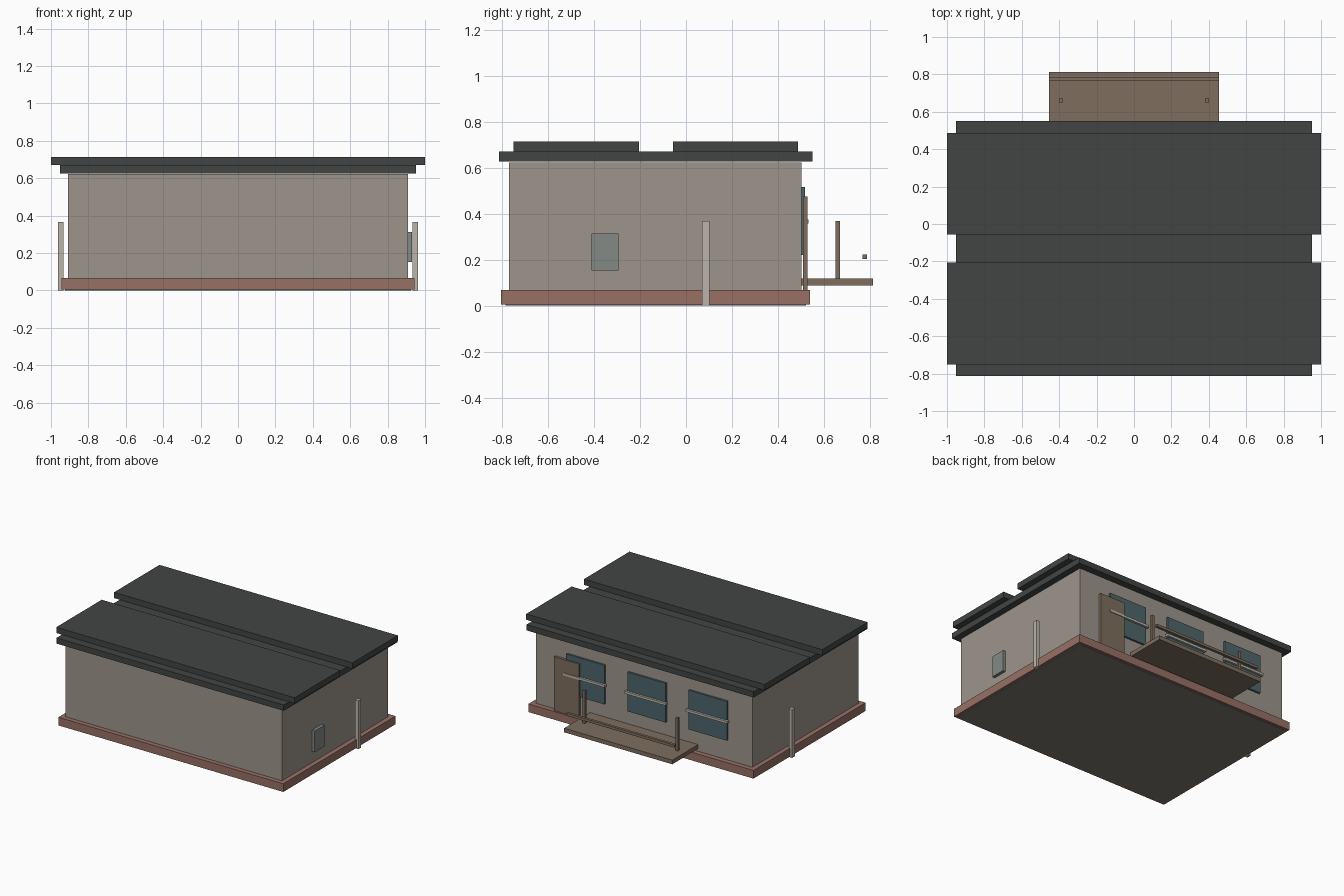
import bpy

if "Cube" in bpy.data.objects:
    bpy.data.objects.remove(bpy.data.objects["Cube"])


def material(name, rgb):
    m = bpy.data.materials.new(name)
    m.diffuse_color = (*rgb, 1)
    m.use_nodes = True
    m.node_tree.nodes["Principled BSDF"].inputs["Base Color"].default_value = m.diffuse_color
    return m


wall = material("plaster", (0.34, 0.30, 0.265))
roof = material("roofing", (0.055, 0.06, 0.058))
brick = material("brick", (0.31, 0.16, 0.13))
wood = material("wood", (0.21, 0.155, 0.11))
glass = material("glass", (0.075, 0.13, 0.145))
vent = material("vent", (0.23, 0.255, 0.235))
trim = material("trim", (0.50, 0.46, 0.40))
under = material("foundation", (0.20, 0.19, 0.165))


def box(name, x, y, z, mat):
    """Box spanning the given (low, high) ranges."""
    spans = (x, y, z)
    bpy.ops.mesh.primitive_cube_add(size=1, location=[(a + b) / 2 for a, b in spans])
    ob = bpy.context.object
    ob.name = name
    ob.scale = [b - a for a, b in spans]
    bpy.ops.object.transform_apply(location=False, rotation=False, scale=True)
    ob.data.materials.append(mat)
    return ob


# Foundation, plinth and walls
box("floor_slab", (-0.925, 0.925), (-0.785, 0.522), (0, 0.03), under)
box("plinth", (-0.944, 0.944), (-0.805, 0.54), (0.005, 0.067), brick)
box("walls", (-0.908, 0.908), (-0.77, 0.502), (0.03, 0.622), wall)

# Flat roof with two raised panels
box("roof_slab", (-0.953, 0.953), (-0.813, 0.55), (0.626, 0.67), roof)
for i, y in enumerate(((-0.75, -0.205), (-0.057, 0.487))):
    box(f"roof_panel_{i + 1}", (-1, 1), y, (0.67, 0.714), roof)

# Side posts and side vent
for side, s in (("left", -1), ("right", 1)):
    cx = s * 0.948
    box(f"side_post_{side}", (cx - 0.014, cx + 0.014), (0.07, 0.102), (0, 0.367), trim)
box("side_vent", (0.9, 0.931), (-0.41, -0.294), (0.152, 0.313), vent)

# Rear windows with cross bars
for i, cx in enumerate((0.484, -0.03, -0.544)):
    box(f"window_{i + 1}", (cx - 0.16, cx + 0.16), (0.495, 0.517), (0.22, 0.517), glass)
    box(f"window_bar_{i + 1}", (cx - 0.173, cx + 0.173), (0.51, 0.533), (0.357, 0.375), trim)

# Rear door
box("door", (0.528, 0.74), (0.508, 0.528), (0.065, 0.475), wood)

# Porch deck, posts and front rail
box("porch_deck", (-0.454, 0.454), (0.5, 0.813), (0.087, 0.118), wood)
for side, s in (("left", -1), ("right", 1)):
    cx = s * 0.39
    box(f"porch_post_{side}", (cx - 0.01, cx + 0.01), (0.65, 0.67), (0.118, 0.367), wood)
box("porch_rail", (-0.454, 0.454), (0.767, 0.787), (0.203, 0.223), wood)
